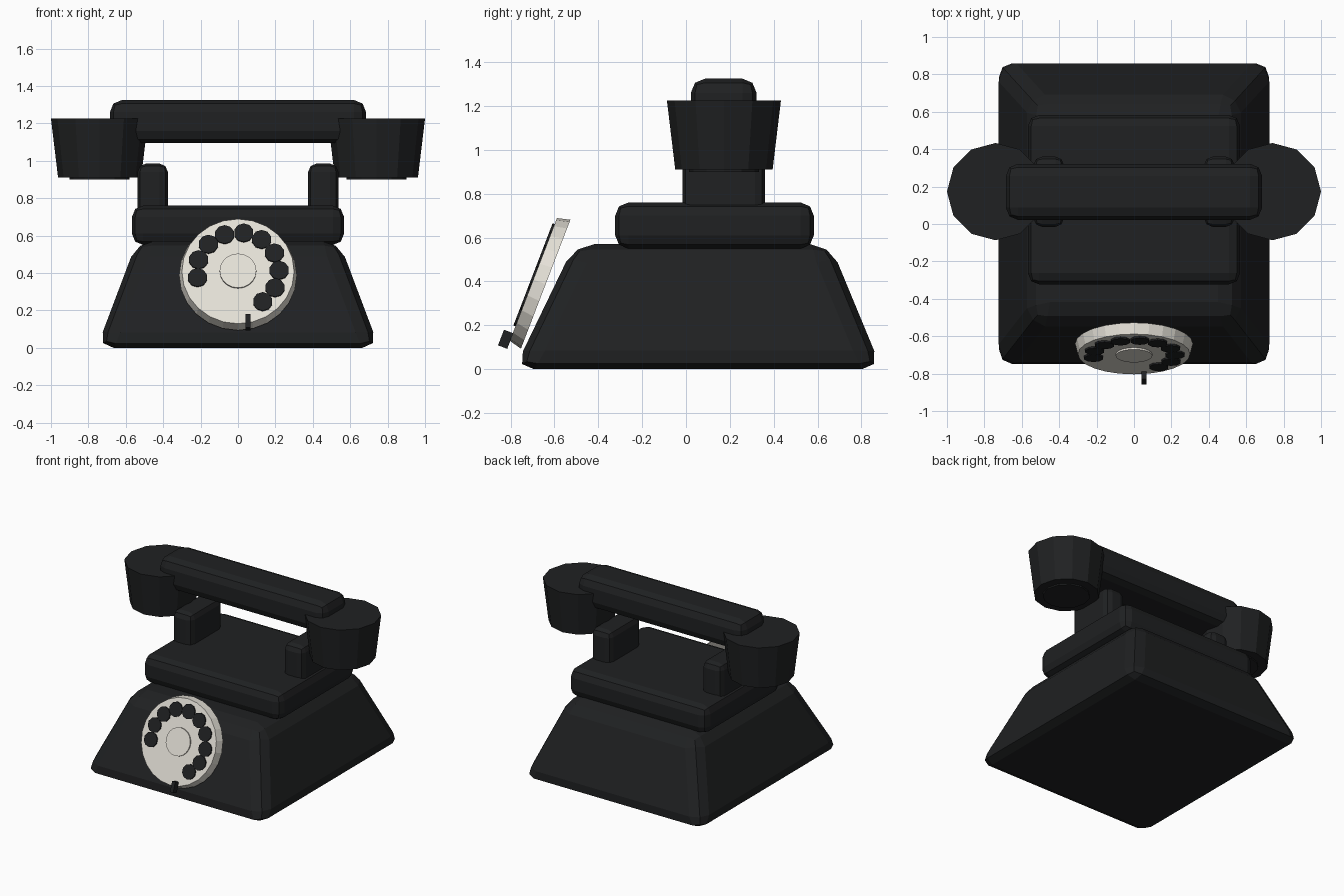
import bpy, bmesh, math
from mathutils import Matrix, Vector

if "Cube" in bpy.data.objects:
    bpy.data.objects.remove(bpy.data.objects["Cube"])


def material(name, rgb):
    m = bpy.data.materials.new(name)
    m.diffuse_color = (*rgb, 1)
    m.use_nodes = True
    m.node_tree.nodes["Principled BSDF"].inputs["Base Color"].default_value = m.diffuse_color
    return m


BLACK = material("black_shell", (0.014, 0.015, 0.016))
IVORY = material("ivory", (0.78, 0.75, 0.68))


def finish(name, bm, mat, matrix=None):
    if matrix is not None:
        bm.transform(matrix)
    bmesh.ops.recalc_face_normals(bm, faces=bm.faces)
    me = bpy.data.meshes.new(name)
    bm.to_mesh(me)
    bm.free()
    me.materials.append(mat)
    ob = bpy.data.objects.new(name, me)
    bpy.context.collection.objects.link(ob)
    return ob


def add_bevel(ob, width):
    b = ob.modifiers.new("soft_edges", 'BEVEL')
    b.width, b.segments, b.limit_method = width, 2, 'NONE'


def box(name, lo, hi, bevel=0, mat=BLACK, matrix=None, top=None):
    """Box between two corners; top = (x0, x1, y0, y1) tapers the upper face."""
    bm = bmesh.new()
    bmesh.ops.create_cube(bm, size=1)
    for v in bm.verts:
        up = v.co.z > 0
        x0, x1, y0, y1 = top if top and up else (lo[0], hi[0], lo[1], hi[1])
        v.co = Vector((x1 if v.co.x > 0 else x0, y1 if v.co.y > 0 else y0,
                       hi[2] if up else lo[2]))
    ob = finish(name, bm, mat, matrix)
    if bevel:
        add_bevel(ob, bevel)
    return ob


def disc(name, sides, r0, r1, loc, z0, z1, mat=BLACK, matrix=Matrix()):
    """Frustum standing from z0 (radius r0) to z1 (radius r1)."""
    bm = bmesh.new()
    bmesh.ops.create_cone(bm, cap_ends=True, segments=sides, radius1=r0,
                          radius2=r1, depth=z1 - z0)
    move = Matrix.Translation((loc[0], loc[1], (z0 + z1) / 2))
    return finish(name, bm, mat, matrix @ move)


# sloped body and the raised deck
box("body", (-0.755, -0.783, 0), (0.755, 0.893, 0.57), 0.09,
    top=(-0.54, 0.54, -0.508, 0.657))
box("deck", (-0.567, -0.323, 0.55), (0.567, 0.583, 0.76), 0.06)

# cradle posts and handset cups, one pair per side
for side, s in (("left", -1), ("right", 1)):
    xs = sorted((s * 0.375, s * 0.537))
    box("cradle_post_" + side, (xs[0], -0.015, 0.70), (xs[1], 0.36, 0.985), 0.045)
    disc("handset_cup_" + side, 12, 0.222, 0.26, (s * 0.74, 0.173), 0.91, 1.225)
    disc("cup_grille_" + side, 12, 0.16, 0.16, (s * 0.74, 0.173), 0.90, 0.92)

# handset grip
box("handset_grip", (-0.685, 0.022, 1.095), (0.685, 0.322, 1.325), 0.065)

# tilted dial: local z points out of its face
dial = Matrix.Translation((0, -0.696, 0.409)) @ Matrix.Rotation(math.radians(69), 4, 'X')
disc("dial_plate", 24, 0.315, 0.30, (0, 0), -0.06, 0, IVORY, dial)
disc("dial_centre", 20, 0.098, 0.098, (0, 0), -0.01, 0.01, IVORY, dial)
for i in range(10):
    a = math.radians(190 - 27 * i)
    disc(f"finger_hole_{i + 1}", 10, 0.053, 0.053,
         (0.22 * math.cos(a), 0.22 * math.sin(a)), -0.01, 0.01, BLACK, dial)
box("finger_stop", (0.04, -0.338, -0.002), (0.066, -0.262, 0.043), 0, BLACK, dial)
